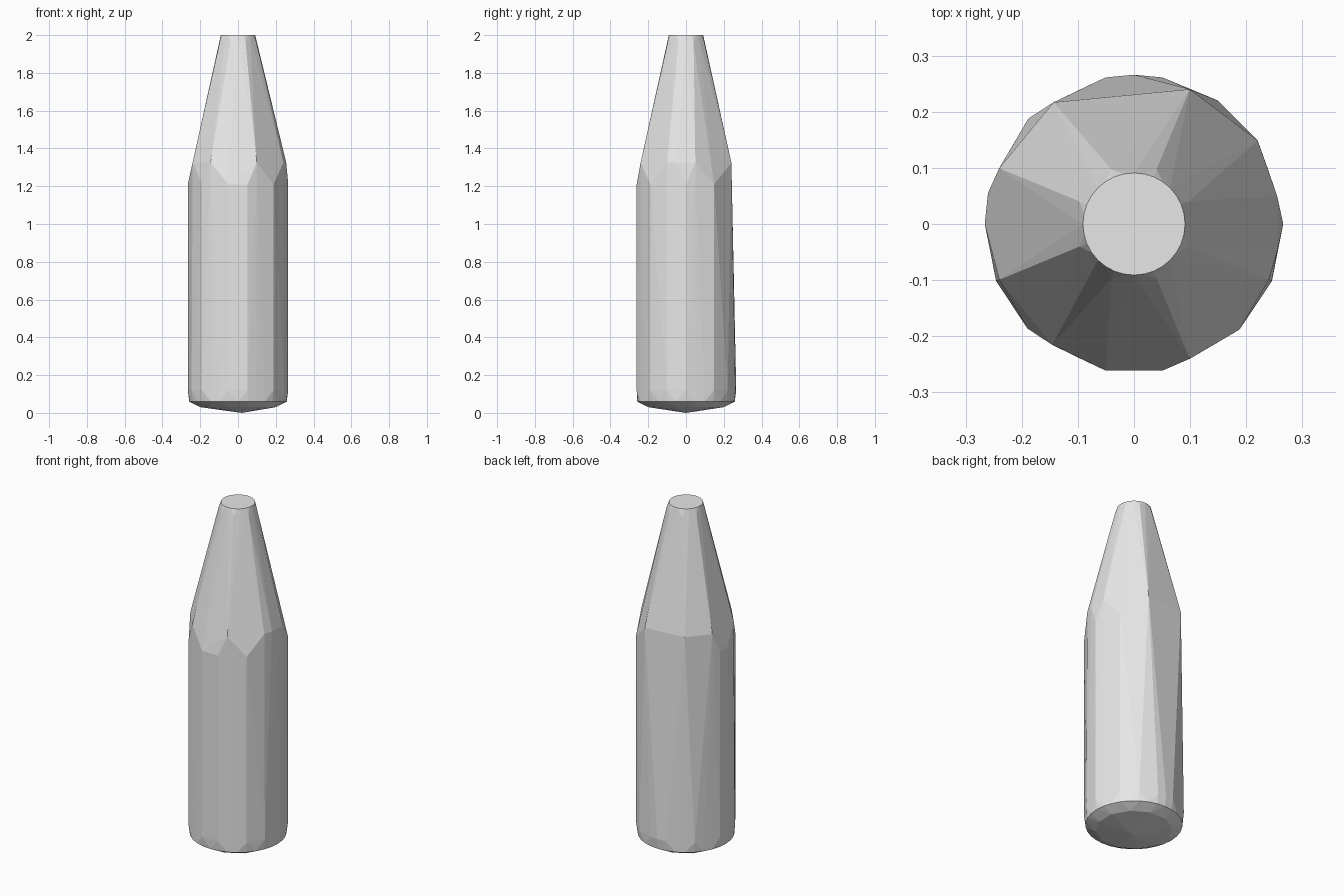
import bpy
import bmesh
from math import cos, sin, radians

cube = bpy.data.objects.get("Cube")
if cube:
    bpy.data.objects.remove(cube, do_unlink=True)

grey = bpy.data.materials.new("light grey")
grey.use_nodes = True
colour = (0.8, 0.8, 0.8, 1)
grey.diffuse_color = colour
grey.node_tree.nodes["Principled BSDF"].inputs["Base Color"].default_value = colour

bm = bmesh.new()


def ring(radius, z, sides, start=0):
    """Evenly spaced points around the axis."""
    spread([start + 360 * i / sides for i in range(sides)], radius, z)


def spread(angles, radius, z):
    """Points at chosen angles, in degrees from +x."""
    for a in angles:
        bm.verts.new((radius * cos(radians(a)), radius * sin(radians(a)), z))


# Flat mouth and the narrow lip below it
ring(0.091, 2.0, 32)
ring(0.105, 1.96, 8, 22.5)

# Uneven shoulder: high peaks with lower valleys between them
spread([11, 67.5, 123.5, 157.5, 202.5, 236, 292.5, 337.5, 349], 0.26, 1.325)
spread([0, 34, 168, 180, 224.5, 259, 281, 315], 0.266, 1.21)

# Faceted foot of the body
spread([0, 34, 56, 79, 90, 101, 135, 168, 180, 202.5,
        224.5, 259, 281, 315, 337.5], 0.266, 0.12)
ring(0.258, 0.06, 32)

# Shallow pointed underside
ring(0.205, 0.03, 12, 15)
bm.verts.new((0.02, 0, 0))

# Wrap the rings in one tight faceted skin
hull = bmesh.ops.convex_hull(bm, input=bm.verts[:])
spare = [v for v in hull["geom_interior"] if isinstance(v, bmesh.types.BMVert)]
bmesh.ops.delete(bm, geom=spare, context='VERTS')
bmesh.ops.dissolve_limit(bm, angle_limit=radians(0.5),
                         verts=bm.verts[:], edges=bm.edges[:])
bmesh.ops.recalc_face_normals(bm, faces=bm.faces[:])

mesh = bpy.data.meshes.new("bottle")
bm.to_mesh(mesh)
bm.free()
mesh.materials.append(grey)
bottle = bpy.data.objects.new("bottle", mesh)
bpy.context.collection.objects.link(bottle)
